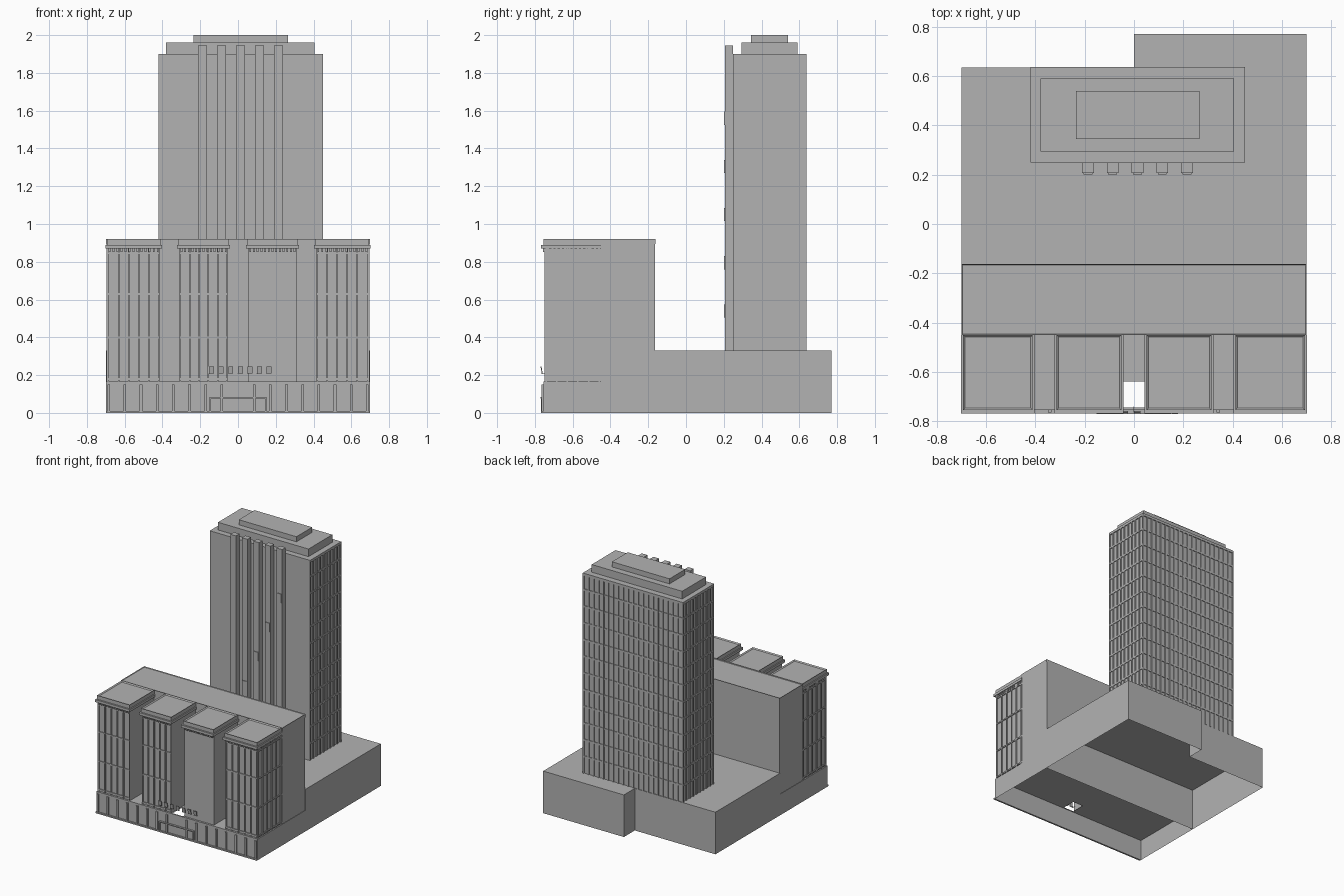
import bpy
import bmesh
from mathutils import Matrix, Vector

cube = bpy.data.objects.get("Cube")
if cube:
    bpy.data.objects.remove(cube, do_unlink=True)

mat = bpy.data.materials.new("concrete grey")
mat.use_nodes = True
GREY = (0.45, 0.45, 0.45, 1)
mat.diffuse_color = GREY
mat.node_tree.nodes["Principled BSDF"].inputs["Base Color"].default_value = GREY


def finish(name, bm):
    mesh = bpy.data.meshes.new(name)
    bm.to_mesh(mesh)
    bm.free()
    mesh.materials.append(mat)
    ob = bpy.data.objects.new(name, mesh)
    bpy.context.collection.objects.link(ob)
    return ob


def add_box(bm, x0, x1, y0, y1, z0, z1, open_bottom=False, open_top=False):
    m = Matrix.Translation(((x0 + x1) / 2, (y0 + y1) / 2, (z0 + z1) / 2))
    m = m @ Matrix.Diagonal((x1 - x0, y1 - y0, z1 - z0, 1))
    verts = bmesh.ops.create_cube(bm, size=1, matrix=m)["verts"]
    bm.normal_update()
    faces = {f for v in verts for f in v.link_faces}
    drop = [f for f in faces if (open_bottom and f.normal.z < -0.9)
            or (open_top and f.normal.z > 0.9)]
    if drop:
        bmesh.ops.delete(bm, geom=drop, context="FACES_ONLY")
    return verts


def boxes(name, specs, **kw):
    bm = bmesh.new()
    for s in specs:
        add_box(bm, *s, **kw)
    return finish(name, bm)


def steps(a, b, n):
    return [a + (b - a) * i / n for i in range(n + 1)]


def rim_top(name, x0, x1, y0, y1, z0, z1, width, depth):
    """Open-bottomed slab with a raised rim around its top."""
    bm = bmesh.new()
    add_box(bm, x0, x1, y0, y1, z0, z1, open_bottom=True)
    top = max(bm.faces, key=lambda f: f.calc_center_median().z)
    bmesh.ops.inset_region(bm, faces=[top], thickness=width)
    bmesh.ops.translate(bm, verts=top.verts, vec=(0, 0, -depth))
    return finish(name, bm)


# Rear podium: stepped plan, hollow and open below
FRONT, BLOCK, BACK, DECK, BASE = -0.755, -0.45, -0.165, 0.33, 0.165
bm = bmesh.new()
plan = [(-0.7, BACK), (0.7, BACK), (0.7, 0.77), (0, 0.77), (0, 0.635), (-0.7, 0.635)]
roof = bm.faces.new([bm.verts.new((x, y, DECK)) for x, y in plan])
edges = list(roof.edges)
walls = bmesh.ops.extrude_edge_only(bm, edges=edges)["geom"]
for v in walls:
    if isinstance(v, bmesh.types.BMVert):
        v.co.z = 0
bmesh.ops.recalc_face_normals(bm, faces=bm.faces)
finish("rear_podium", bm)

# Front base walls, and its roof with an opening in the middle bay gap
boxes("front_base", [(-0.7, 0.7, FRONT, BACK, 0, BASE)], open_bottom=True, open_top=True)
bm = bmesh.new()
hole = 0.045
for x0, x1, y0, y1 in ((-0.7, -hole, FRONT, BACK), (hole, 0.7, FRONT, BACK),
                       (-hole, hole, -0.64, BACK), (-hole, hole, FRONT, -0.745)):
    bm.faces.new([bm.verts.new((x, y, BASE))
                  for x, y in ((x0, y0), (x1, y0), (x1, y1), (x0, y1))])
finish("front_base_roof", bm)
boxes("front_plinth", [(-0.7, 0.7, -0.768, FRONT, 0, 0.01)])

# Slab block behind the bays
boxes("front_block", [(-0.697, 0.697, BLOCK, BACK, BASE, 0.9)], open_bottom=True)
rim_top("front_block_cap", -0.7, 0.7, BLOCK, BACK + 0.003, 0.895, 0.92, 0.006, 0.005)

# Four projecting bays with cornice, dentils and window grid
BAYS = [(-0.69, -0.415), (-0.31, -0.055), (0.055, 0.31), (0.415, 0.69)]
FACE, EAVE = -0.74, 0.87
bands = (0.18, 0.4, 0.63, 0.845)
for i, (x0, x1) in enumerate(BAYS):
    n = f"bay_{i + 1}"
    boxes(n, [(x0, x1, FACE, BLOCK, BASE, EAVE)], open_bottom=True)
    boxes(n + "_cornice", [(x0 - 0.012, x1 + 0.012, -0.768, BLOCK, EAVE, 0.89)])
    rim_top(n + "_parapet", x0 - 0.004, x1 + 0.004, -0.755, BLOCK, 0.89, 0.92, 0.012, 0.008)
    teeth = [(x - 0.005, x + 0.005, -0.757, FACE, 0.852, EAVE)
             for x in steps(x0 + 0.01, x1 - 0.01, 12)]
    outer = (x0 - 0.007, x0) if i == 0 else (x1, x1 + 0.007)
    if i in (0, 3):
        teeth += [(*outer, y - 0.005, y + 0.005, 0.852, EAVE)
                  for y in steps(FACE + 0.01, BLOCK - 0.01, 12)]
    boxes(n + "_dentils", teeth)
    if i == 2:
        continue
    grid = [(x - 0.004, x + 0.004, FACE - 0.009, FACE, BASE, EAVE)
            for x in steps(x0 + 0.004, x1 - 0.004, 5)]
    grid += [(x0, x1, FACE - 0.006, FACE, z - 0.005, z + 0.005) for z in bands]
    if i in (0, 3):
        grid += [(*outer, y - 0.004, y + 0.004, BASE, EAVE)
                 for y in steps(FACE, BLOCK - 0.01, 5)]
        grid += [(*outer, FACE, BLOCK, z - 0.005, z + 0.005) for z in bands]
    boxes(n + "_mullions", grid)

# Street-level pilasters and entrance canopy
boxes("base_pilasters", [(x - 0.007, x + 0.007, -0.765, FRONT, 0.01, 0.15)
                         for x in steps(-0.685, 0.685, 16) if abs(x) > 0.02])
boxes("entrance_canopy", [(-0.15, 0.15, -0.77, FRONT, 0.077, 0.084)])
boxes("entrance_posts", [(x - 0.004, x + 0.004, -0.768, FRONT, 0.01, 0.08)
                         for x in (-0.146, 0.146)])

# Row of leaning flags over the entrance
bm = bmesh.new()
for x in steps(-0.14, 0.165, 6):
    verts = add_box(bm, x - 0.013, x + 0.013, -0.764, -0.759, 0.208, 0.246)
    bmesh.ops.rotate(bm, verts=verts, cent=Vector((x, -0.76, 0.21)),
                     matrix=Matrix.Rotation(0.17, 3, "X"))
    add_box(bm, x - 0.015, x - 0.012, -0.764, FACE, 0.205, 0.209)
finish("entrance_flags", bm)

# High-rise with stepped roof
X0, X1, Y0, Y1, TOP = -0.42, 0.45, 0.25, 0.637, 1.9
R = 0.007
boxes("high_rise", [(X0 + R, X1 - R, Y0, Y1 - R, DECK, TOP - 0.02)], open_bottom=True)
boxes("high_rise_roof", [(X0, X1, Y0, Y1, TOP - 0.02, TOP)])
boxes("roof_tier_lower", [(-0.38, 0.405, 0.295, 0.59, TOP, 1.96)], open_bottom=True)
boxes("roof_tier_upper", [(-0.235, 0.265, 0.345, 0.54, 1.96, 2)], open_bottom=True)

# Window grid on the back and both sides of the high-rise
grid = [(x - 0.005, x + 0.005, Y1 - R, Y1, DECK, TOP)
        for x in steps(X0 + 0.005, X1 - 0.005, 20)]
floors = steps(DECK, TOP, 12)[1:-1]
grid += [(X0 + R, X1 - R, Y1 - R, Y1 - 0.002, z - 0.007, z + 0.007) for z in floors]
for a, b in ((X0, X0 + R), (X1 - R, X1)):
    grid += [(a, b, y - 0.005, y + 0.005, DECK, TOP) for y in steps(Y0 + 0.005, Y1 - 0.005, 9)]
    grid += [(a + 0.001, b - 0.001, Y0, Y1 - R, z - 0.007, z + 0.007) for z in floors]
boxes("high_rise_mullions", grid)

# Tall fins on the front, each with a small plate at a rising height
fins, plates = [], []
for i, x in enumerate(steps(-0.187, 0.215, 4)):
    fins.append((x - 0.024, x + 0.024, 0.206, Y0, DECK, 1.945))
    z = 0.54 + 0.255 * i
    plates.append((x - 0.018, x + 0.018, 0.201, 0.206, z - 0.035, z + 0.035))
boxes("high_rise_fins", fins)
boxes("fin_plates", plates)
